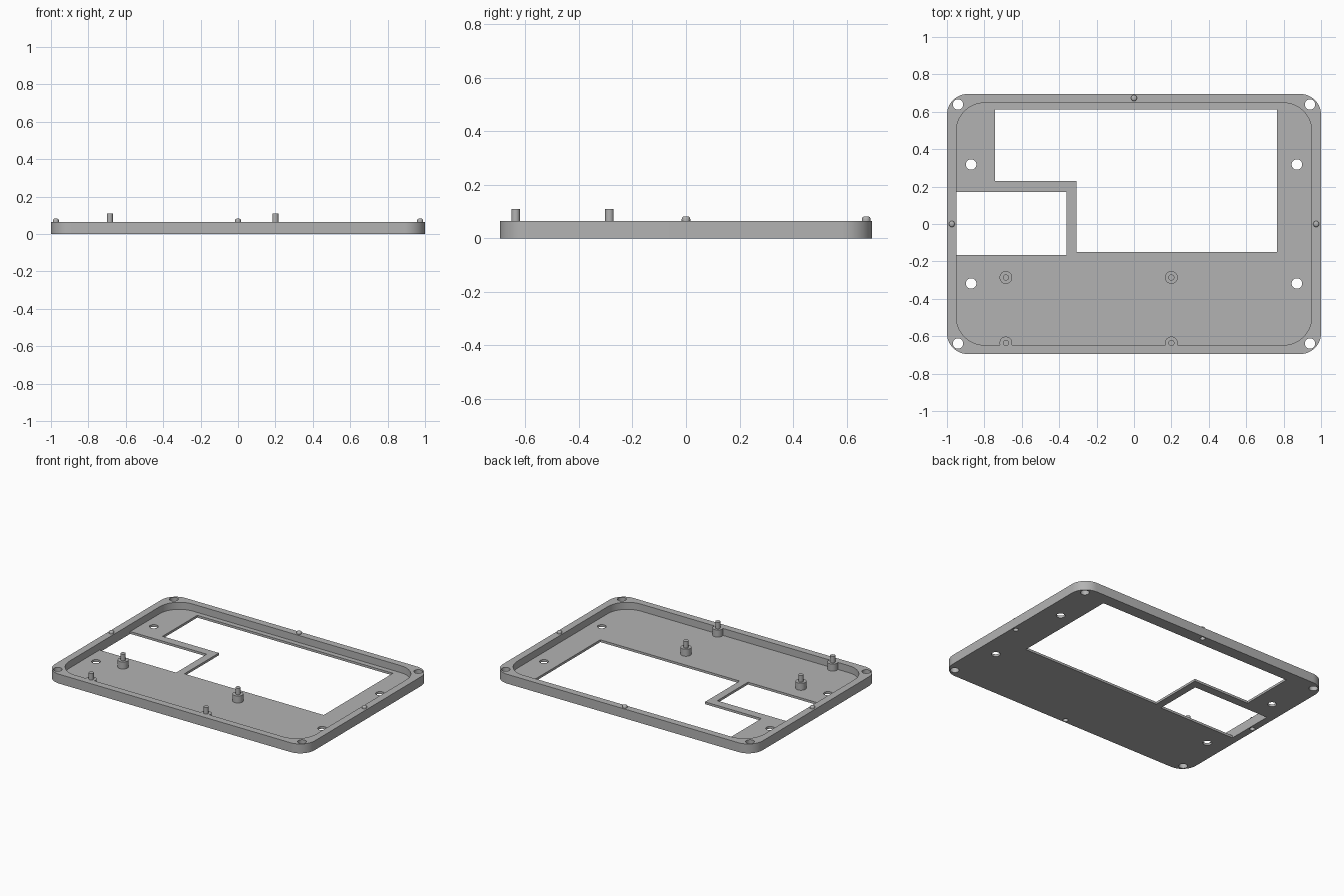
import bpy, bmesh
from math import sin, cos, pi, radians

cube = bpy.data.objects.get("Cube")
if cube:
    bpy.data.objects.remove(cube, do_unlink=True)

grey = bpy.data.materials.new("plain grey")
grey.use_nodes = True
grey.diffuse_color = (0.45, 0.45, 0.45, 1)
grey.node_tree.nodes["Principled BSDF"].inputs["Base Color"].default_value = (0.45, 0.45, 0.45, 1)

RIM = 0.065     # height of the rim
FLOOR = 0.016   # thickness of the floor


def circle(x, y, r, n=32):
    return [(x + r * cos(2 * pi * i / n), y + r * sin(2 * pi * i / n)) for i in range(n)]


def rounded(hx, hy, r, n=12):
    pts = []
    for q, (sx, sy) in enumerate([(1, 1), (-1, 1), (-1, -1), (1, -1)]):
        for i in range(n + 1):
            a = (q + i / n) * pi / 2
            pts.append((sx * (hx - r) + r * cos(a), sy * (hy - r) + r * sin(a)))
    return pts


def finish(bm, name):
    bmesh.ops.recalc_face_normals(bm, faces=bm.faces)
    mesh = bpy.data.meshes.new(name)
    bm.to_mesh(mesh)
    bm.free()
    mesh.materials.append(grey)
    ob = bpy.data.objects.new(name, mesh)
    bpy.context.collection.objects.link(ob)
    return ob


def prism(name, outline, z0, z1):
    bm = bmesh.new()
    face = bm.faces.new([bm.verts.new((x, y, z0)) for x, y in outline])
    ext = bmesh.ops.extrude_face_region(bm, geom=[face])
    for v in ext["geom"]:
        if isinstance(v, bmesh.types.BMVert):
            v.co.z = z1
    return finish(bm, name)


def lathe(name, x, y, profile, n=32):
    """Closed turned solid from (radius, z) rings, bottom to top."""
    bm = bmesh.new()
    rings = [[bm.verts.new((px, py, z)) for px, py in circle(x, y, r, n)] for r, z in profile]
    for a, b in zip(rings, rings[1:]):
        for i in range(n):
            j = (i + 1) % n
            bm.faces.new((a[i], a[j], b[j], b[i]))
    bm.faces.new(rings[0])
    bm.faces.new(rings[-1])
    return finish(bm, name)


def smooth(ob):
    bpy.ops.object.select_all(action='DESELECT')
    ob.select_set(True)
    bpy.context.view_layer.objects.active = ob
    bpy.ops.object.shade_smooth_by_angle(angle=radians(30))


# Tray body
body = prism("tray_body", rounded(1.0, 0.695, 0.11), 0, RIM)

# Cutters: recess, two windows, screw holes, locating sockets
big_window = [(-0.742, 0.612), (-0.742, 0.23), (-0.308, 0.23),
              (-0.308, -0.15), (0.765, -0.15), (0.765, 0.612)]
small_window = [(-0.95, 0.171), (-0.95, -0.166), (-0.361, -0.166), (-0.361, 0.171)]
cutters = [prism("recess_cutter", rounded(0.95, 0.647, 0.15), FLOOR, 0.2),
           prism("big_window_cutter", big_window, -0.1, 0.04),
           prism("small_window_cutter", small_window, -0.1, 0.04)]
for sx in (-1, 1):
    for sy in (-1, 1):
        cutters.append(prism("corner_hole_cutter", circle(sx * 0.941, sy * 0.639, 0.028), -0.1, 0.2))
        cutters.append(prism("floor_hole_cutter", circle(sx * 0.871, sy * 0.318, 0.028), -0.1, 0.04))
edge_points = [(0, 0.673), (-0.974, 0), (0.974, 0), (0, -0.673)]
for x, y in edge_points:
    cutters.append(prism("socket_cutter", circle(x, y, 0.017, 24), -0.1, 0.02))

bpy.context.view_layer.objects.active = body
for cutter in cutters:
    cutter.hide_render = True
    mod = body.modifiers.new("cut", 'BOOLEAN')
    mod.operation = 'DIFFERENCE'
    mod.solver = 'EXACT'
    mod.object = cutter
    bpy.ops.object.modifier_apply(modifier=mod.name)
for cutter in cutters:
    bpy.data.objects.remove(cutter, do_unlink=True)
smooth(body)

# Stepped standoffs; the front pair merges into the rim
for x, side in ((-0.685, "right"), (0.2, "left")):
    for y, row in ((-0.286, "rear"), (-0.636, "front")):
        smooth(lathe(f"standoff_{row}_{side}", x, y,
                     [(0.034, 0.005), (0.034, RIM), (0.016, RIM), (0.016, 0.11)]))

# Round-topped locating pins on the back and side rims
dome = [(0.006 + 0.01 * cos(a), 0.072 + 0.01 * sin(a)) for a in (i * pi / 10 for i in range(6))]
for (x, y), side in zip(edge_points, ("back", "right", "left")):
    smooth(lathe(f"locating_pin_{side}", x, y, [(0.016, 0.05)] + dome, 24))
